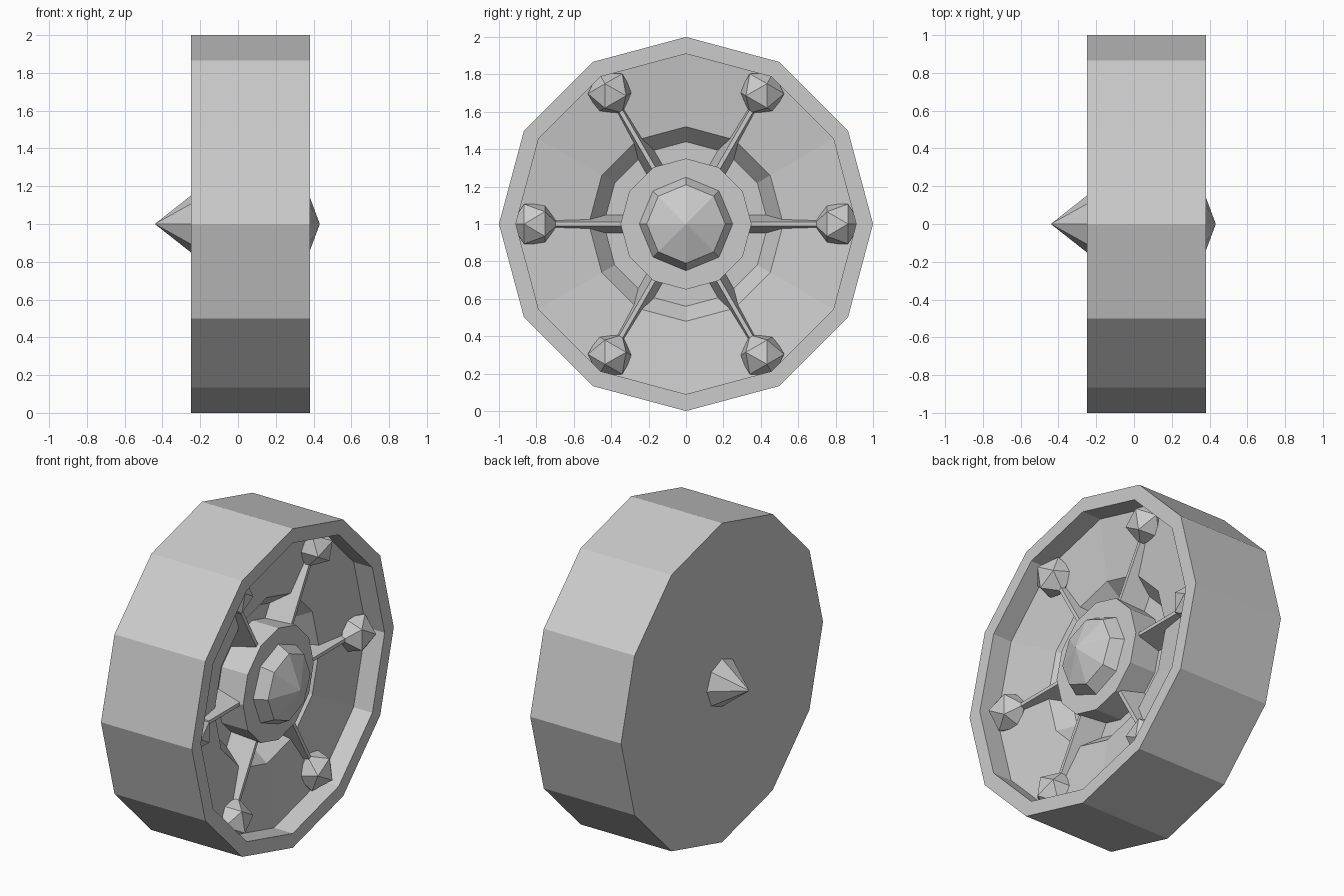
import bpy, bmesh, math
from mathutils import Matrix, Vector

if "Cube" in bpy.data.objects:
    bpy.data.objects.remove(bpy.data.objects["Cube"])

CENTRE_Z = 1.0


def finish(name, bm):
    bmesh.ops.recalc_face_normals(bm, faces=bm.faces)
    mesh = bpy.data.meshes.new(name)
    bm.to_mesh(mesh)
    bm.free()
    obj = bpy.data.objects.new(name, mesh)
    obj.location.z = CENTRE_Z
    bpy.context.collection.objects.link(obj)
    return obj


def lathe(name, profile, sides):
    """Revolve (x, radius) points about the x axis; both ends lie on the axis."""
    bm = bmesh.new()
    rings = []
    for x, r in profile:
        if r == 0:
            rings.append([bm.verts.new((x, 0, 0))] * sides)
        else:
            rings.append([bm.verts.new((x, r * math.cos(2 * math.pi * i / sides),
                                        r * math.sin(2 * math.pi * i / sides)))
                          for i in range(sides)])
    for a, b in zip(rings, rings[1:]):
        for i in range(sides):
            j = (i + 1) % sides
            bm.faces.new(dict.fromkeys((a[i], a[j], b[j], b[i])))
    return finish(name, bm)


# Wheel body: flat back, square rim, dished front with a stepped recess
lathe("wheel_body", [(-0.25, 0), (-0.25, 1), (0.38, 1), (0.38, 0.91), (0.25, 0.91),
                     (0.20, 0.52), (0.10, 0.44), (0.10, 0)], 12)

# Hub drum, its cap, and the pointed axle end at the back
lathe("hub", [(0.05, 0), (0.05, 0.35), (0.28, 0.35), (0.28, 0)], 12)
lathe("hub_cap", [(0.25, 0), (0.25, 0.25), (0.28, 0.25), (0.355, 0.21), (0.433, 0)], 8)
lathe("axle_point", [(-0.20, 0), (-0.20, 0.15), (-0.25, 0.15), (-0.44, 0)], 8)

# Six tapered spokes, each ending in a faceted knob
for k in range(6):
    turn = Matrix.Rotation(k * math.pi / 3, 4, 'X')

    bm = bmesh.new()
    section = [(0.07, -0.056), (0.07, 0.056), (0.255, 0.011), (0.255, -0.011)]
    ends = [[bm.verts.new(turn @ Vector((x, y, w))) for x, w in section]
            for y in (0.30, 0.80)]
    for end in ends:
        bm.faces.new(end)
    for i in range(4):
        j = (i + 1) % 4
        bm.faces.new((ends[0][i], ends[0][j], ends[1][j], ends[1][i]))
    finish(f"spoke_{k + 1}", bm)

    bm = bmesh.new()
    place = turn @ Matrix.Translation((0.24, 0.81, 0)) @ Matrix.Rotation(-math.pi / 2, 4, 'X')
    bmesh.ops.create_icosphere(bm, subdivisions=1, radius=0.125, matrix=place)
    finish(f"knob_{k + 1}", bm)
